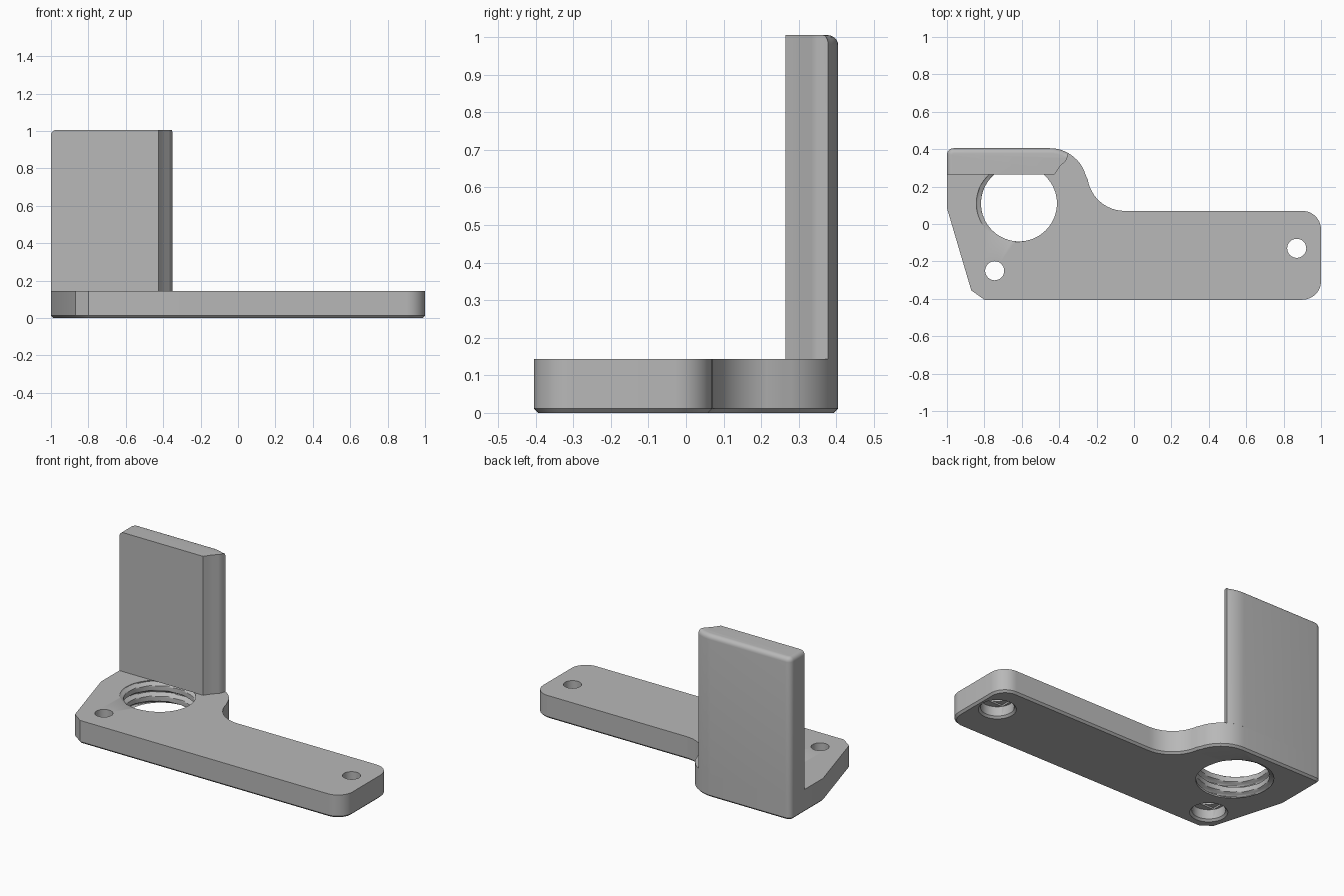
import bpy, bmesh
from math import sin, cos, pi, radians, sqrt

cube = bpy.data.objects.get("Cube")
if cube:
    bpy.data.objects.remove(cube, do_unlink=True)

BASE_TOP, WALL_TOP, BACK = 0.143, 1.005, 0.405

grey = bpy.data.materials.new("plain grey")
grey.use_nodes = True
grey.diffuse_color = (0.48, 0.48, 0.48, 1)
grey.node_tree.nodes["Principled BSDF"].inputs["Base Color"].default_value = (0.48, 0.48, 0.48, 1)


def arc(cx, cy, r, a0, a1, n=12):
    angles = [radians(a0 + (a1 - a0) * i / n) for i in range(n + 1)]
    return [(cx + r * cos(a), cy + r * sin(a)) for a in angles]


def new_object(name, bm):
    bmesh.ops.recalc_face_normals(bm, faces=bm.faces)
    mesh = bpy.data.meshes.new(name)
    bm.to_mesh(mesh)
    bm.free()
    mesh.materials.append(grey)
    obj = bpy.data.objects.new(name, mesh)
    bpy.context.collection.objects.link(obj)
    return obj


def prism(outline, z0, z1):
    bm = bmesh.new()
    face = bm.faces.new([bm.verts.new((x, y, z0)) for x, y in outline])
    top = bmesh.ops.extrude_face_region(bm, geom=[face], use_keep_orig=True)
    for v in top["geom"]:
        if isinstance(v, bmesh.types.BMVert):
            v.co.z = z1
    bmesh.ops.recalc_face_normals(bm, faces=bm.faces)
    return bm


def lathe(name, rings, radius, cx, cy, n=64):
    """Closed round cutter; radius(z index, angle) shapes each ring."""
    bm = bmesh.new()
    loops = []
    for i, z in enumerate(rings):
        loops.append([])
        for k in range(n):
            a = 2 * pi * k / n
            r = radius(i, a)
            loops[-1].append(bm.verts.new((cx + r * cos(a), cy + r * sin(a), z)))
    for low, high in zip(loops, loops[1:]):
        for k in range(n):
            j = (k + 1) % n
            bm.faces.new((low[k], low[j], high[j], high[k]))
    bm.faces.new(loops[0])
    bm.faces.new(loops[-1])
    return new_object(name, bm)


def cut(obj, cutter):
    mod = obj.modifiers.new("cut", "BOOLEAN")
    mod.operation, mod.solver, mod.object = "DIFFERENCE", "EXACT", cutter
    graph = bpy.context.evaluated_depsgraph_get()
    mesh = bpy.data.meshes.new_from_object(obj.evaluated_get(graph))
    obj.modifiers.clear()
    obj.data = mesh
    bpy.data.objects.remove(cutter, do_unlink=True)


# Base plate: rounded arm flowing into the shoulder, chamfered underneath
outline = [(-0.80, -0.405), *arc(0.9, -0.305, 0.1, -90, 0), *arc(0.9, -0.03, 0.1, 0, 90),
           *arc(-0.05, 0.27, 0.2, 270, 189.2), *arc(-0.45, 0.205, 0.2, 9.2, 90)[1:],
           *arc(-0.965, BACK - 0.035, 0.035, 90, 180, 6), (-1, 0.085), (-0.87, -0.355)]
bm = prism(outline, 0, BASE_TOP)
rim = [e for e in bm.edges if all(v.co.z < 0.001 for v in e.verts)]
bmesh.ops.bevel(bm, geom=rim, offset=0.012, segments=1, affect="EDGES")
base = new_object("base_plate", bm)

# Large threaded hole
PITCH = 0.065
levels = [-0.02 + 0.005 * i for i in range(37)]


def thread(i, a):
    return 0.203 + 0.026 * max(0, cos(2 * pi * (levels[i] - BASE_TOP) / PITCH - a + pi))


cut(base, lathe("thread_cutter", levels, thread, -0.615, 0.11))

# Screw holes, with counterbores and a slotted step from below
for x, y in ((-0.745, -0.25), (0.87, -0.13)):
    cut(base, lathe("screw_cutter", (-0.1, 0.3), lambda i, a: 0.051, x, y, 32))
    bore = (0.105, 0.105, 0.093, 0.093)
    cut(base, lathe("bore_cutter", (-0.05, 0, 0.012, 0.07), lambda i, a: bore[i], x, y, 32))
    w, d = 0.051, sqrt(0.093 ** 2 - 0.051 ** 2)
    slot = [(x - d, y - w), (x + d, y - w), (x + d, y + w), (x - d, y + w)]
    cut(base, new_object("slot_cutter", prism(slot, 0.03, 0.08)))

# Upright wall with a softened top along its left and back
outline = [(-1, 0.265), (-0.425, 0.265), (-0.408, 0.29), (-0.392, 0.312), (-0.37, 0.332),
           (-0.358, 0.348), (-0.355, 0.365), *arc(-0.45, 0.205, 0.2, 60, 90, 8),
           *arc(-0.965, BACK - 0.035, 0.035, 90, 180, 6)]
bm = prism(outline, BASE_TOP, WALL_TOP)
crest = []
for e in bm.edges:
    mid = (e.verts[0].co + e.verts[1].co) / 2
    if mid.z > WALL_TOP - 0.001 and (mid.y > 0.376 or mid.x < -0.99):
        crest.append(e)
bmesh.ops.bevel(bm, geom=crest, offset=0.028, segments=5, profile=0.5,
                affect="EDGES", clamp_overlap=False)
wall = new_object("upright_wall", bm)

bpy.ops.object.select_all(action="DESELECT")
for obj in (base, wall):
    obj.select_set(True)
bpy.context.view_layer.objects.active = base
bpy.ops.object.shade_smooth_by_angle(angle=radians(30))
